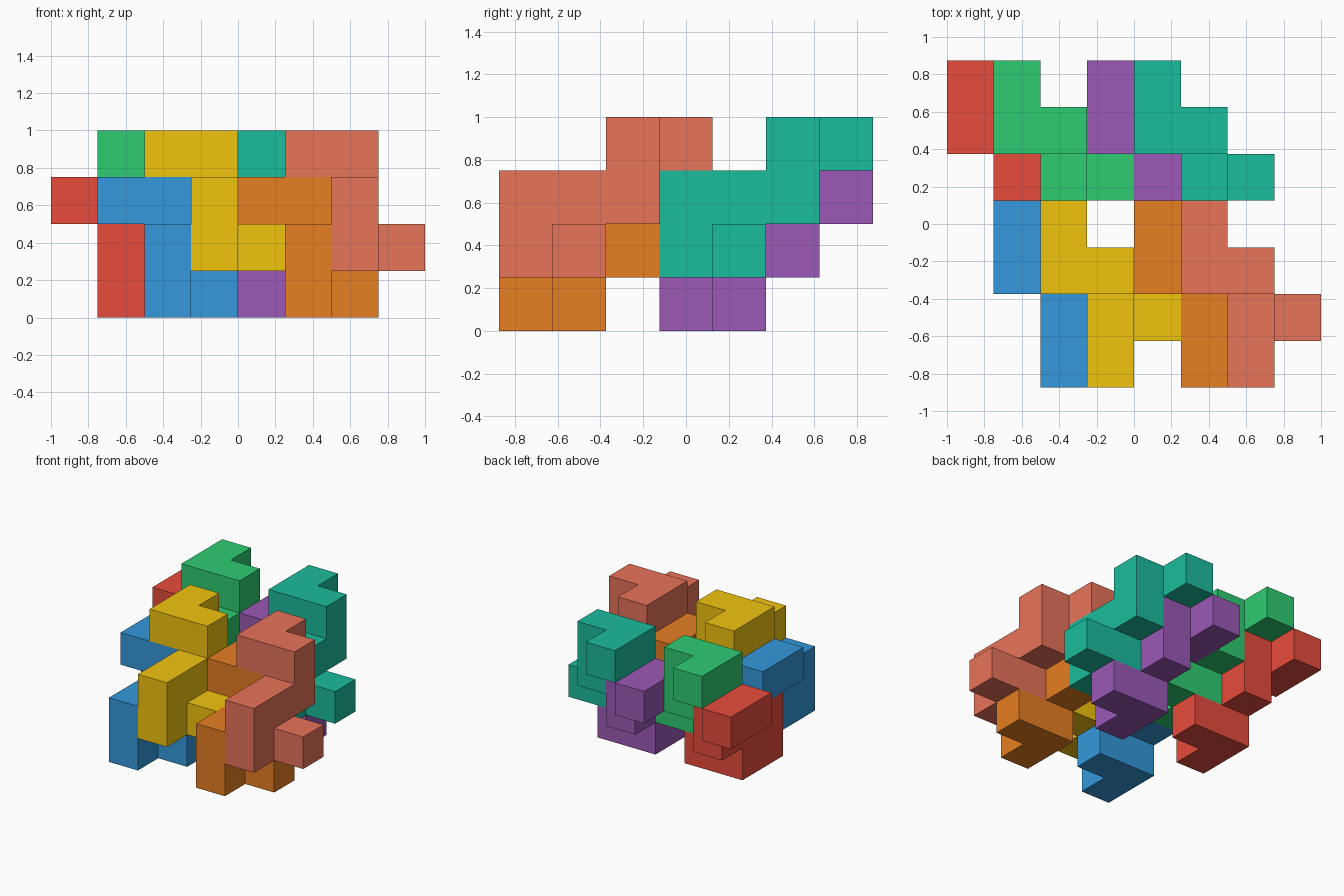
import bpy
import bmesh
from mathutils import Vector

if "Cube" in bpy.data.objects:
    bpy.data.objects.remove(bpy.data.objects["Cube"])

S = 0.25                              # edge length of one cube cell
ORIGIN = Vector((-1.0, -0.875, 0.0))  # corner of the cell grid

# Nine-cube interlocking piece, in cell coordinates
CELLS = [(0, 3, 2), (0, 2, 2), (1, 2, 2), (1, 2, 1), (1, 1, 1),
         (1, 0, 1), (1, 0, 0), (1, 1, 0), (2, 1, 0)]

# Each copy is shifted by whole lattice steps: colour and cell offset
PIECES = {
    "salmon": ("E8735A", (5, 0, 1)),
    "yellow": ("F1C40F", (2, 0, 1)),
    "orange": ("E67E22", (4, 0, 0)),
    "blue":   ("3498DB", (1, 0, 0)),
    "teal":   ("1ABC9C", (4, 3, 1)),
    "green":  ("2ECC71", (1, 3, 1)),
    "purple": ("9B59B6", (3, 3, 0)),
    "red":    ("E74C3C", (0, 3, 0)),
}


def linear_colour(code):
    values = [int(code[i:i + 2], 16) / 255 for i in (0, 2, 4)]
    return [v / 12.92 if v <= 0.04045 else ((v + 0.055) / 1.055) ** 2.4
            for v in values] + [1.0]


def build_piece(name, code, offset):
    # Outer skin only: a square wherever a cell has no neighbour
    bm = bmesh.new()
    filled = set(CELLS)
    for cell in CELLS:
        for axis in range(3):
            for sign in (-1, 1):
                step = Vector((0, 0, 0))
                step[axis] = sign
                c = Vector(cell)
                if tuple(int(v) for v in c + step) in filled:
                    continue
                u, v = Vector((0, 0, 0)), Vector((0, 0, 0))
                u[(axis + 1) % 3] = 0.5
                v[(axis + 2) % 3] = 0.5 * sign
                mid = c + Vector((0.5, 0.5, 0.5)) + step * 0.5
                bm.faces.new([bm.verts.new(mid + a * u + b * v) for a, b in
                              ((-1, -1), (1, -1), (1, 1), (-1, 1))])
    bmesh.ops.remove_doubles(bm, verts=bm.verts[:], dist=0.001)
    # Merge the squares into clean flat faces
    bmesh.ops.dissolve_limit(bm, angle_limit=0.01,
                             verts=bm.verts[:], edges=bm.edges[:])
    bmesh.ops.scale(bm, vec=(S, S, S), verts=bm.verts[:])
    mesh = bpy.data.meshes.new(name)
    bm.to_mesh(mesh)
    bm.free()

    mat = bpy.data.materials.new(name + "_colour")
    mat.diffuse_color = linear_colour(code)
    mat.use_nodes = True
    mat.node_tree.nodes["Principled BSDF"].inputs["Base Color"].default_value = mat.diffuse_color
    mesh.materials.append(mat)
    obj = bpy.data.objects.new(name, mesh)
    obj.location = ORIGIN + Vector(offset) * S
    bpy.context.collection.objects.link(obj)


for colour, (code, offset) in PIECES.items():
    build_piece(colour + "_piece", code, offset)
